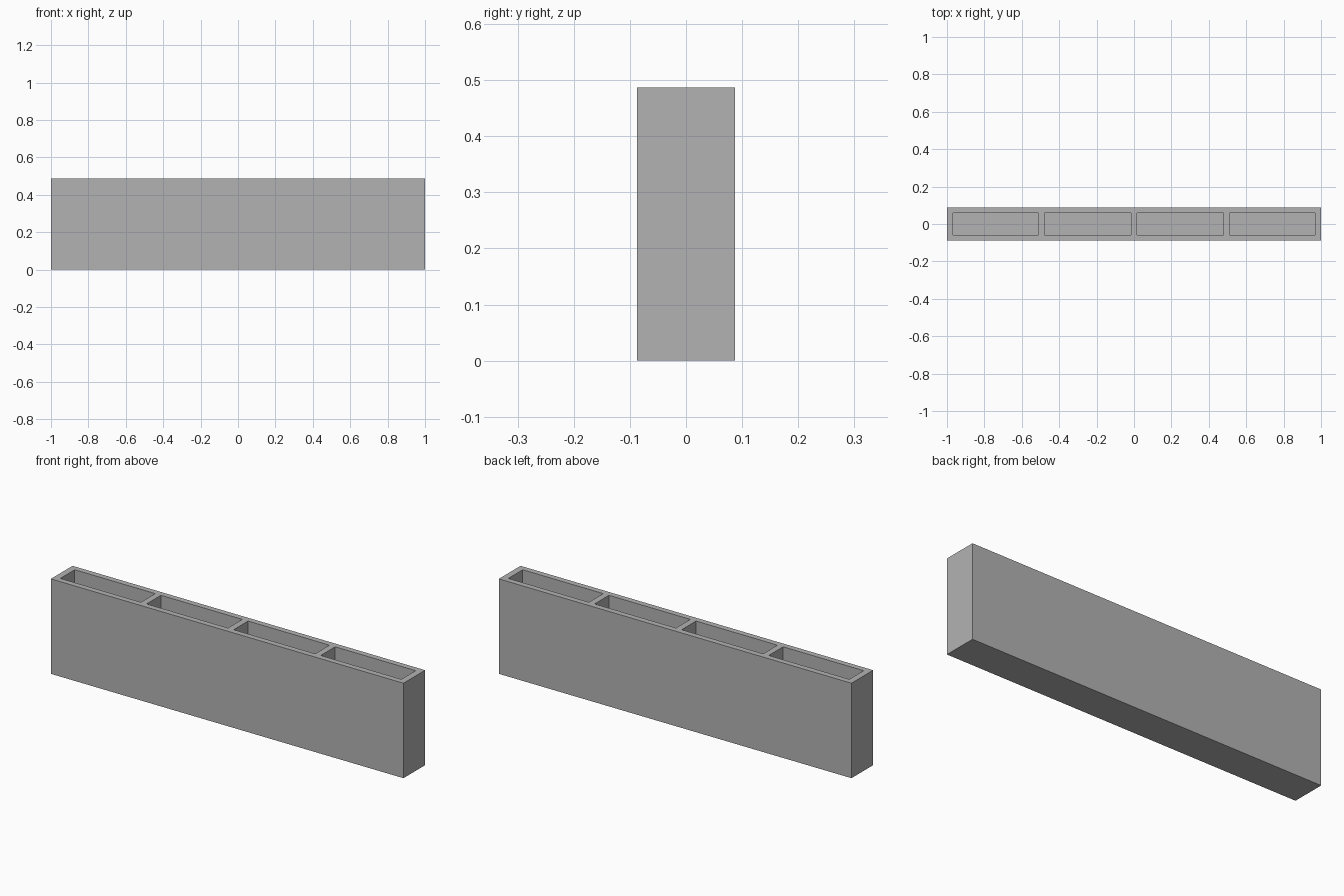
import bpy

if "Cube" in bpy.data.objects:
    bpy.data.objects.remove(bpy.data.objects["Cube"])

LENGTH, DEPTH, HEIGHT = 2.0, 0.175, 0.487
FLOOR = 0.03
POCKET_Y = 0.058

grey = bpy.data.materials.new("grey")
grey.diffuse_color = (0.45, 0.45, 0.45, 1)
grey.use_nodes = True
grey.node_tree.nodes["Principled BSDF"].inputs["Base Color"].default_value = grey.diffuse_color


def box(name, x0, x1, y0, y1, z0, z1):
    bpy.ops.mesh.primitive_cube_add(size=1)
    ob = bpy.context.object
    ob.name = name
    for v in ob.data.vertices:
        v.co = (x1 if v.co.x > 0 else x0,
                y1 if v.co.y > 0 else y0,
                z1 if v.co.z > 0 else z0)
    ob.data.materials.append(grey)
    return ob


# Solid outer block
tray = box("divided_tray", -LENGTH / 2, LENGTH / 2, -DEPTH / 2, DEPTH / 2, 0, HEIGHT)

# Four open compartments, mirrored about the middle divider
for side in (-1, 1):
    for a, b in ((0.016, 0.478), (0.510, 0.967)):
        x0, x1 = sorted((side * a, side * b))
        cutter = box("compartment_cutter", x0, x1, -POCKET_Y, POCKET_Y, FLOOR, HEIGHT + 0.1)
        cutter.hide_render = True
        cutter.hide_set(True)
        cut = tray.modifiers.new("compartment", 'BOOLEAN')
        cut.operation = 'DIFFERENCE'
        cut.solver = 'EXACT'
        cut.object = cutter
